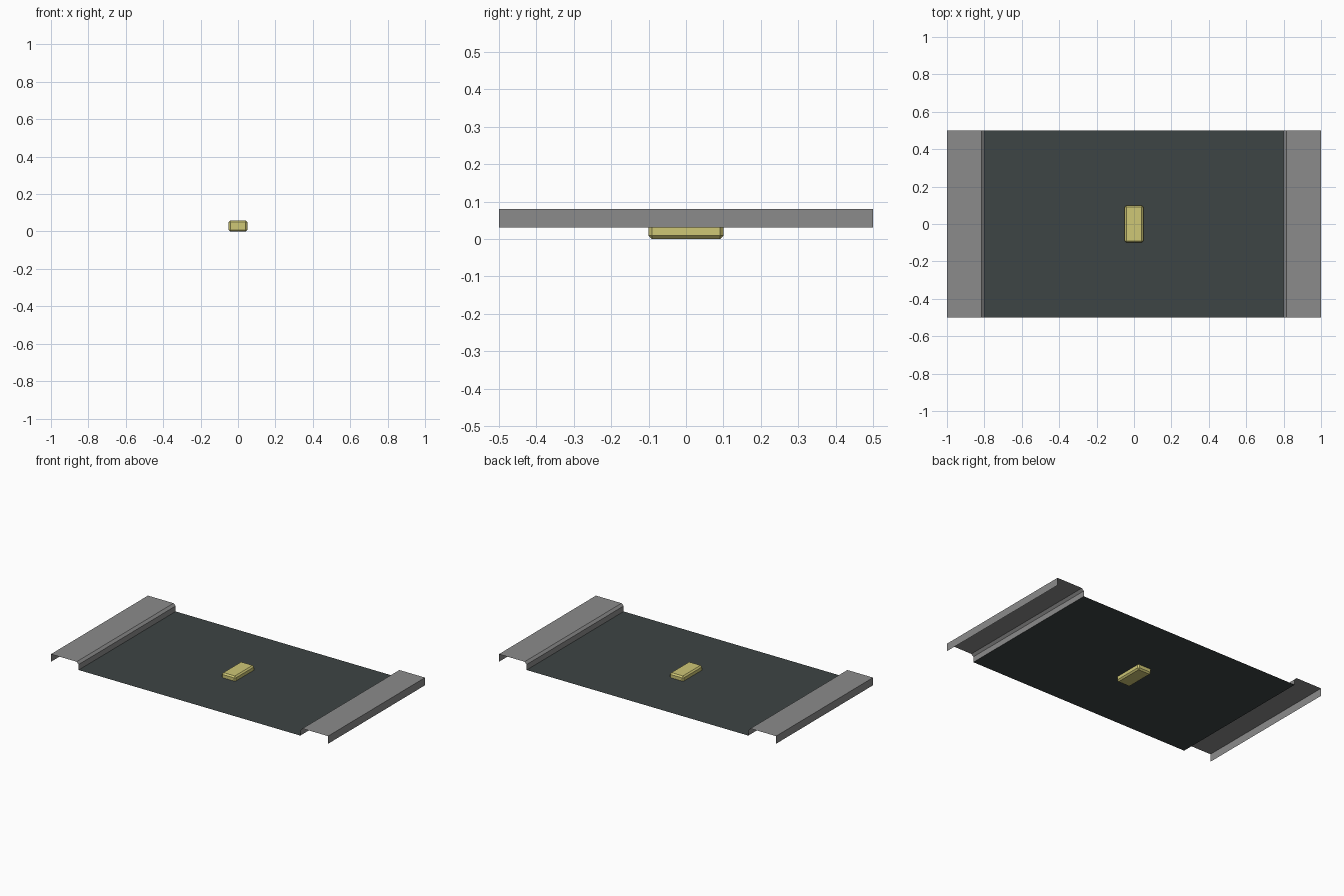
import bpy, bmesh

if "Cube" in bpy.data.objects:
    bpy.data.objects.remove(bpy.data.objects["Cube"])

def material(name, rgb):
    m = bpy.data.materials.new(name)
    m.diffuse_color = (*rgb, 1)
    m.use_nodes = True
    m.node_tree.nodes["Principled BSDF"].inputs["Base Color"].default_value = m.diffuse_color
    return m

asphalt = material("dark asphalt", (0.047, 0.058, 0.058))
concrete = material("grey concrete", (0.26, 0.26, 0.26))
paint = material("pale yellow", (0.62, 0.57, 0.18))

def finish(bm, name, mat):
    me = bpy.data.meshes.new(name)
    bm.to_mesh(me)
    bm.free()
    me.materials.append(mat)
    ob = bpy.data.objects.new(name, me)
    bpy.context.collection.objects.link(ob)
    return ob

def strip(name, profile, mat):
    """Extrude an open x-z profile (left to right) along y; normals face up and out."""
    bm = bmesh.new()
    rows = [[bm.verts.new((x, y, z)) for x, z in profile] for y in (-0.5, 0.5)]
    for i in range(len(profile) - 1):
        bm.faces.new((rows[0][i], rows[0][i + 1], rows[1][i + 1], rows[1][i]))
    return finish(bm, name, mat)

# road surface
strip("road_surface", [(-0.8, 0.03), (0.8, 0.03)], asphalt)

# pavements with a chamfered kerb and an outer wall
kerb = [(0.8, 0.03), (0.8, 0.066), (0.815, 0.08), (1.0, 0.08), (1.0, 0.03)]
strip("right_pavement", kerb, concrete)
strip("left_pavement", [(-x, z) for x, z in reversed(kerb)], concrete)

# chamfered road marker in the middle
bm = bmesh.new()
bmesh.ops.create_cube(bm, size=1)
for v in bm.verts:
    v.co = (v.co.x * 0.1, v.co.y * 0.2, v.co.z * 0.06 + 0.03)
bmesh.ops.bevel(bm, geom=bm.edges[:], offset=0.009, segments=1, affect='EDGES')
finish(bm, "road_marker", paint)
